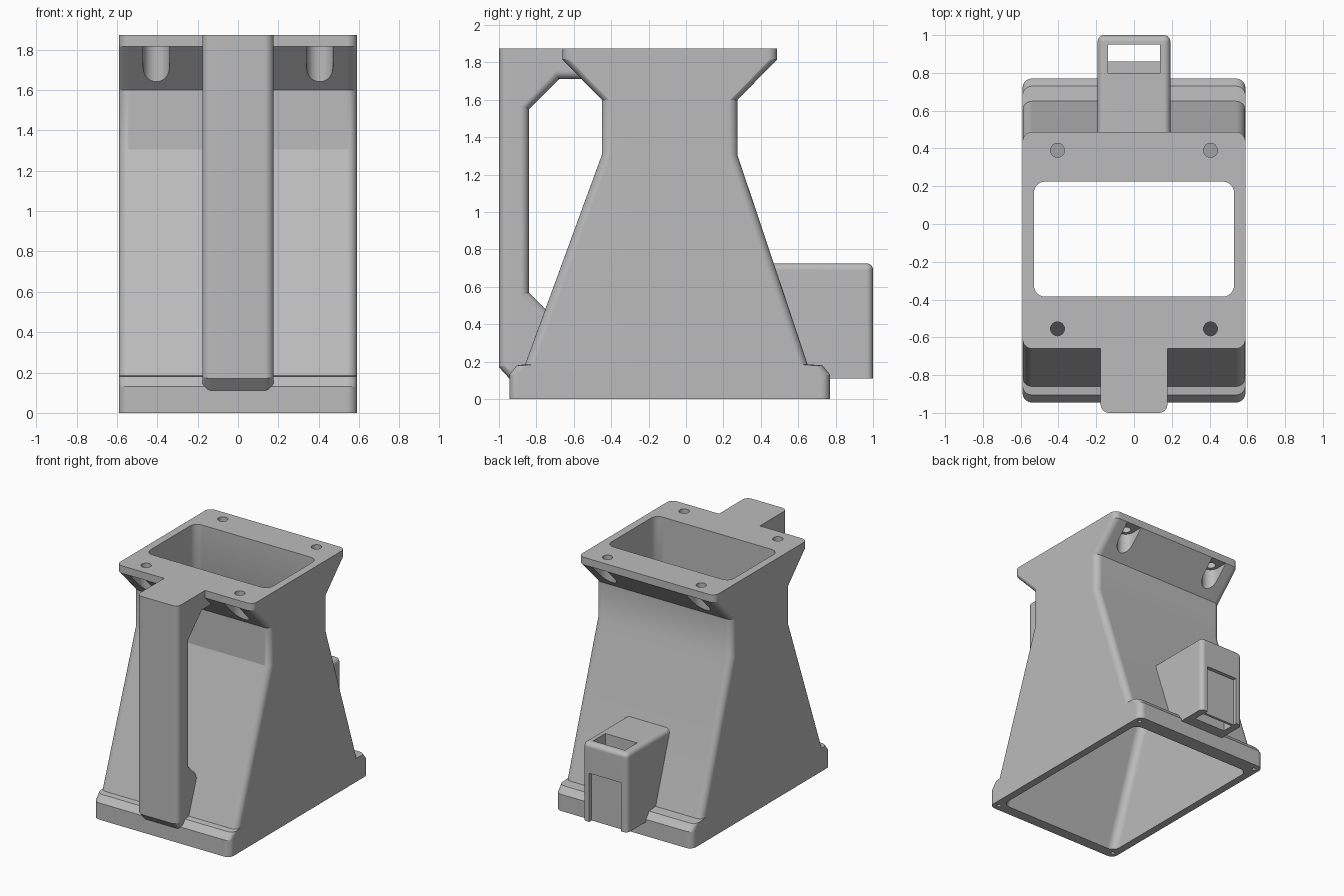
import bpy, bmesh, math

if "Cube" in bpy.data.objects:
    bpy.data.objects.remove(bpy.data.objects["Cube"])

grey = bpy.data.materials.new("plain grey")
grey.diffuse_color = (0.5, 0.5, 0.5, 1)
grey.use_nodes = True
grey.node_tree.nodes["Principled BSDF"].inputs["Base Color"].default_value = grey.diffuse_color


def make_object(name, bm):
    bmesh.ops.recalc_face_normals(bm, faces=bm.faces[:])
    mesh = bpy.data.meshes.new(name)
    bm.to_mesh(mesh)
    bm.free()
    mesh.materials.append(grey)
    obj = bpy.data.objects.new(name, mesh)
    bpy.context.collection.objects.link(obj)
    return obj


def activate(obj):
    bpy.ops.object.select_all(action='DESELECT')
    obj.select_set(True)
    bpy.context.view_layer.objects.active = obj


def rounded_rect(hw, y0, y1, r, steps=6):
    pts = []
    corners = ((hw - r, y1 - r), (r - hw, y1 - r), (r - hw, y0 + r), (hw - r, y0 + r))
    for k, (cx, cy) in enumerate(corners):
        for s in range(steps + 1):
            a = math.pi / 2 * (k + s / steps)
            pts.append((cx + r * math.cos(a), cy + r * math.sin(a)))
    return pts


def prism(name, outline, z0, z1):
    """Vertical prism from an xy outline."""
    bm = bmesh.new()
    low = [bm.verts.new((x, y, z0)) for x, y in outline]
    high = [bm.verts.new((x, y, z1)) for x, y in outline]
    bm.faces.new(low)
    bm.faces.new(high)
    for i in range(len(low)):
        j = (i + 1) % len(low)
        bm.faces.new((low[i], low[j], high[j], high[i]))
    return make_object(name, bm)


def cut(obj, cutter):
    cutter.hide_render = True
    mod = obj.modifiers.new("cut", 'BOOLEAN')
    mod.operation = 'DIFFERENCE'
    mod.solver = 'EXACT'
    mod.object = cutter
    activate(obj)
    bpy.ops.object.modifier_apply(modifier=mod.name)
    bpy.data.objects.remove(cutter)


def side_solid(name, profile, hw, rounded, cross, r):
    """Side profile (y, z) widened along x, with chosen edges rounded."""
    bm = bmesh.new()
    left = [bm.verts.new((-hw, y, z)) for y, z in profile]
    right = [bm.verts.new((hw, y, z)) for y, z in profile]
    bm.faces.new(left)
    bm.faces.new(right)
    n = len(profile)
    for i in range(n):
        j = (i + 1) % n
        bm.faces.new((left[i], left[j], right[j], right[i]))
    bmesh.ops.recalc_face_normals(bm, faces=bm.faces[:])
    edges = [bm.edges.get((s[i], s[(i + 1) % n])) for s in (left, right) for i in rounded]
    edges += [bm.edges.get((left[i], right[i])) for i in cross]
    bmesh.ops.bevel(bm, geom=edges, offset=r, offset_type='OFFSET', segments=5,
                    profile=0.5, affect='EDGES', clamp_overlap=True)
    return make_object(name, bm)


def circle(cx, cy, r, n=24):
    return [(cx + r * math.cos(2 * math.pi * i / n), cy + r * math.sin(2 * math.pi * i / n))
            for i in range(n)]


def rect(hw, y0, y1):
    return [(-hw, y0), (hw, y0), (hw, y1), (-hw, y1)]


# Hollow body: (half width, y min, y max, corner radius, z), up the outside, down the inside
rings = [
    (0.59, -0.945, 0.77, 0.05, 0.0), (0.59, -0.945, 0.77, 0.05, 0.13),
    (0.59, -0.905, 0.73, 0.05, 0.18), (0.59, -0.86, 0.65, 0.05, 0.186),
    (0.59, -0.45, 0.275, 0.05, 1.305), (0.59, -0.45, 0.275, 0.05, 1.60),
    (0.59, -0.66, 0.487, 0.05, 1.815), (0.59, -0.66, 0.487, 0.05, 1.873),
    (0.53, -0.385, 0.225, 0.06, 1.873), (0.53, -0.385, 0.225, 0.06, 1.30),
    (0.53, -0.86, 0.655, 0.06, 0.0),
]
bm = bmesh.new()
loops = [[bm.verts.new((x, y, z)) for x, y in rounded_rect(hw, y0, y1, r)]
         for hw, y0, y1, r, z in rings]
for k, a in enumerate(loops):
    b = loops[(k + 1) % len(loops)]
    for i in range(len(a)):
        j = (i + 1) % len(a)
        bm.faces.new((a[i], a[j], b[j], b[i]))
body = make_object("funnel_body", bm)

# Flange screw holes with open pockets below, and small holes under the base
for sx in (-1, 1):
    for cy, out, base_y in ((-0.555, -1, -0.89), (0.39, 1, 0.715)):
        cx, r = sx * 0.405, 0.065
        pocket = [(cx + r * math.cos(math.pi * i / 12), cy - out * r * math.sin(math.pi * i / 12))
                  for i in range(13)]
        pocket += [(cx - r, cy + out * 0.3), (cx + r, cy + out * 0.3)]
        cut(body, prism("pocket_cutter", pocket, 1.61, 1.815))
        cut(body, prism("hole_cutter", circle(cx, cy, 0.037), 1.78, 1.95))
        cut(body, prism("base_hole_cutter", circle(sx * 0.545, base_y, 0.015, 12), -0.05, 0.1))

# Front handle
handle = side_solid(
    "front_handle",
    [(-0.50, 1.873), (-1.0, 1.873), (-1.0, 0.17), (-0.94, 0.105), (-0.855, 0.105),
     (-0.725, 0.455), (-0.84, 0.57), (-0.84, 1.55), (-0.68, 1.71), (-0.50, 1.71)],
    0.177, (1, 2, 3, 5, 6, 7, 8), (), 0.045)

# Rear socket with a vertical slot and a recessed back panel
socket = side_solid(
    "rear_socket",
    [(0.445, 0.725), (1.0, 0.725), (1.0, 0.11), (0.65, 0.11)],
    0.193, (0, 1), (1,), 0.035)
cut(socket, prism("upper_slot_cutter", rect(0.137, 0.80, 0.95), 0.49, 0.9))
cut(socket, prism("lower_slot_cutter", rect(0.137, 0.86, 0.95), 0.0, 0.6))
cut(socket, prism("panel_cutter", rect(0.137, 0.97, 1.1), 0.0, 0.49))

# Smooth rounded corners, keep the creases crisp
for obj in (body, handle, socket):
    activate(obj)
    bpy.ops.object.shade_smooth_by_angle(angle=math.radians(19))
    mod = obj.modifiers.new("flat_face_normals", 'WEIGHTED_NORMAL')
    mod.keep_sharp = True
